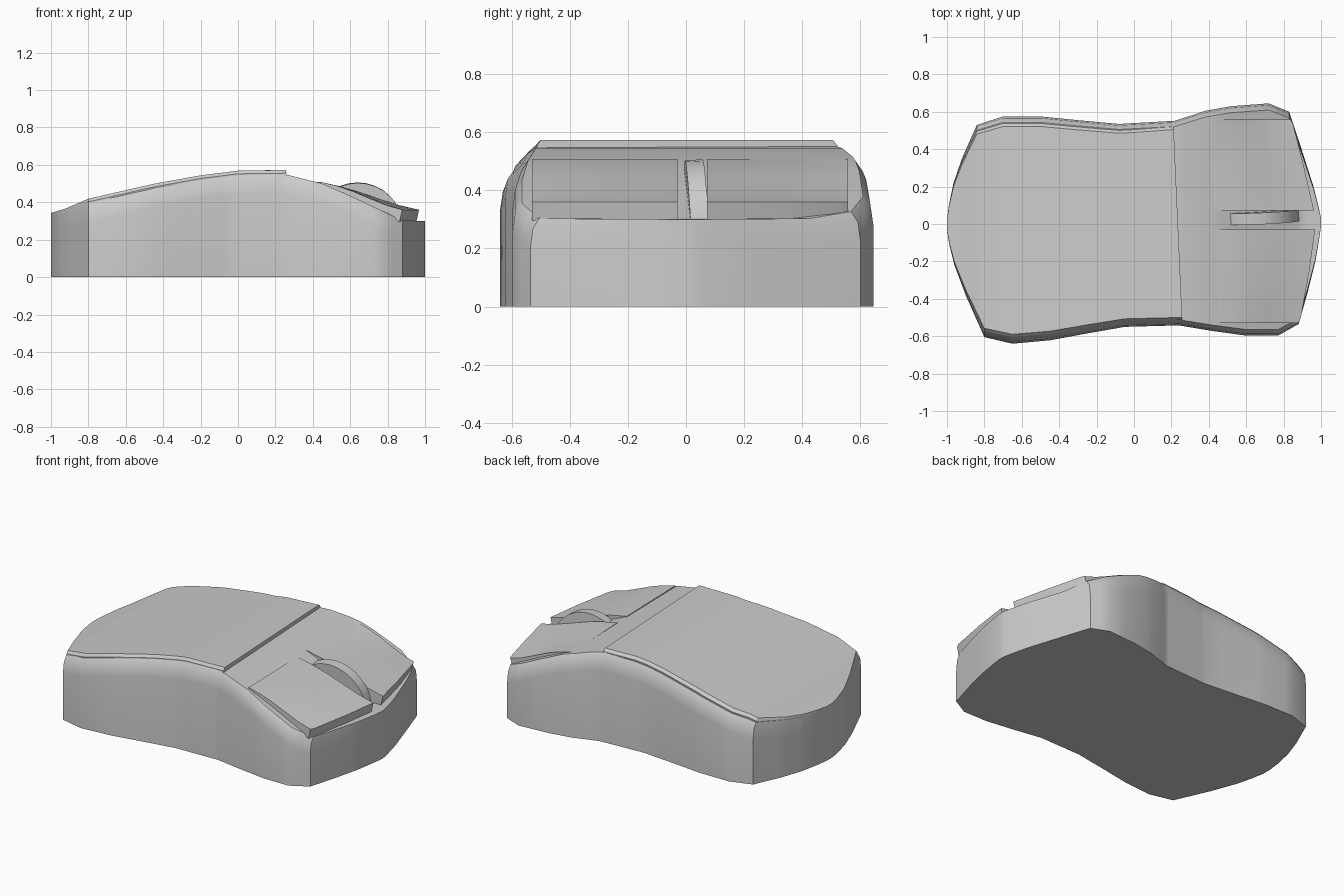
import bpy, bmesh, math

if "Cube" in bpy.data.objects:
    bpy.data.objects.remove(bpy.data.objects["Cube"])


def interp(pts, x):
    """Piecewise linear lookup."""
    if x <= pts[0][0]:
        return pts[0][1]
    for (x0, v0), (x1, v1) in zip(pts, pts[1:]):
        if x <= x1:
            return v0 + (v1 - v0) * (x - x0) / (x1 - x0)
    return pts[-1][1]


def smooth(ob, angle=30):
    bpy.ops.object.select_all(action='DESELECT')
    ob.select_set(True)
    bpy.context.view_layer.objects.active = ob
    bpy.ops.object.shade_smooth_by_angle(angle=math.radians(angle))


def loft(name, sections, angle=30):
    """Skin a row of closed sections and cap both ends."""
    bm = bmesh.new()
    rings = [[bm.verts.new(p) for p in s] for s in sections]
    n = len(rings[0])
    for a, b in zip(rings, rings[1:]):
        for i in range(n):
            j = (i + 1) % n
            bm.faces.new((a[i], a[j], b[j], b[i]))
    bm.faces.new(rings[0])
    bm.faces.new(rings[-1])
    bmesh.ops.recalc_face_normals(bm, faces=bm.faces)
    me = bpy.data.meshes.new(name)
    bm.to_mesh(me)
    bm.free()
    ob = bpy.data.objects.new(name, me)
    bpy.context.collection.objects.link(ob)
    smooth(ob, angle)
    return ob


# Outline of each side and height profile along x
left = [(-1, .02), (-.99, .1), (-.965, .22), (-.92, .35), (-.84, .53), (-.7, .575),
        (-.5, .575), (-.3, .555), (-.08, .535), (.22, .552), (.38, .605), (.52, .63),
        (.72, .645), (.83, .6), (.88, .45), (.96, .2), (.985, .1), (1, .03)]
right = [(-1, -.04), (-.985, -.12), (-.96, -.22), (-.9, -.38), (-.8, -.605), (-.65, -.64),
         (-.45, -.622), (-.25, -.585), (-.05, -.55), (.24, -.542), (.42, -.572), (.6, -.597),
         (.77, -.597), (.88, -.535), (.93, -.36), (.97, -.2), (.99, -.08), (1, -.01)]
height = [(-1, .335), (-.93, .35), (-.8, .395), (-.45, .475), (-.2, .52), (0, .545),
          (.2, .552), (.27, .545), (.45, .5), (.6, .435), (.88, .303), (1, .3)]
stations = sorted({p[0] for p in left + right + height})

# Body shell with rounded upper side edges
body = []
for x in stations:
    l, r, z = interp(left, x), interp(right, x), interp(height, x)
    half = [(1, 0), (1, z - .1), (.985, z - .035), (.945, z)]
    body.append([(x, r * s, h) for s, h in half] +
                [(x, l * s, h) for s, h in reversed(half)])
loft("body", body)

# Palm cover: thin raised plate with a slanted front edge
palm = []
for x in [s for s in stations if s < .2] + [.235]:
    l, r, z = interp(left, x) * .935, interp(right, x) * .945, interp(height, x)
    t = min(.024, .008 + (x + 1) * .08)
    sec = [(r, z - .03), (r, z + t * .3), (r * .975, z + t),
           (l * .97, z + t), (l, z + t * .3), (l, z - .03)]
    palm.append([(x - (.045 * y if x > .2 else 0), y, h) for y, h in sec])
loft("palm_cover", palm, 20)

# Two click buttons: sections run across y as (y, back x, front x)
crown = [(0, .508), (.2, .487), (.4, .457), (.6, .42), (.8, .385), (1, .36)]


def button(name, rows):
    secs = []
    for y, xb, xf in rows:
        top, low = [], []
        for t, z in crown:
            x = xb + (xf - xb) * t
            top.append((x, y, z))
            low.append((x - .015 * t, y, min(interp(height, x) - .008, z - .02)))
        secs.append(top + low[::-1])
    loft(name, secs, 20)


button("right_button", [(-.53, .445, .878), (-.5, .445, .892), (-.25, .44, .938), (-.03, .435, .968)])
button("left_button", [(.072, .43, .962), (.3, .42, .91), (.535, .415, .85), (.558, .43, .838)])

# Scroll wheel
bpy.ops.mesh.primitive_cylinder_add(vertices=32, radius=.245, depth=.062,
                                    location=(.64, .04, .26),
                                    rotation=(math.radians(93), 0, math.radians(2)))
wheel = bpy.context.object
wheel.name = "scroll_wheel"
smooth(wheel)
